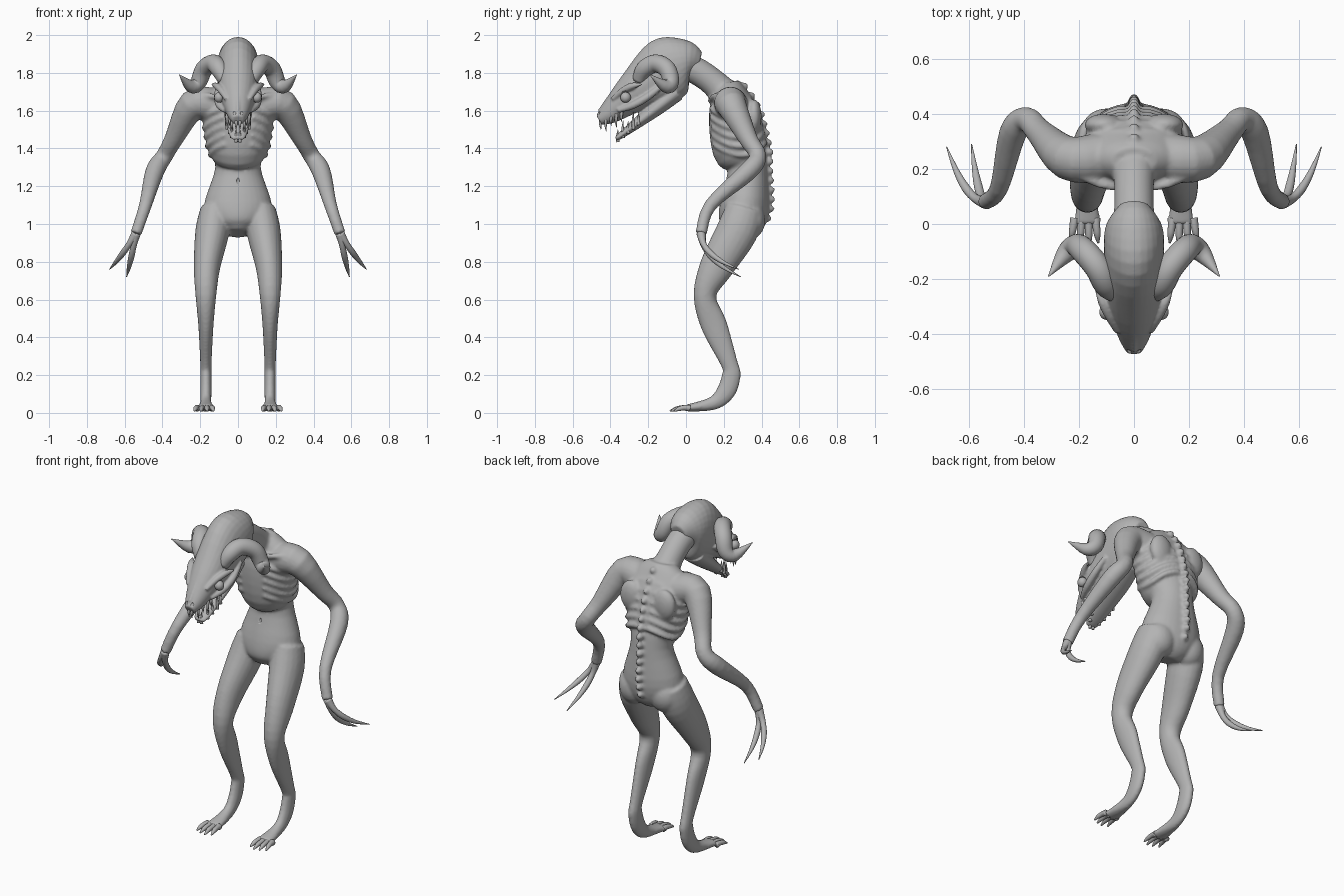
import bpy, bmesh, math
from mathutils import Vector, Matrix

default_cube = bpy.data.objects.get("Cube")
if default_cube:
    bpy.data.objects.remove(default_cube)

grey = bpy.data.materials.new("clay_grey")
grey.use_nodes = True
grey.diffuse_color = (.45, .45, .45, 1)
shader = next(node for node in grey.node_tree.nodes if node.type == 'BSDF_PRINCIPLED')
shader.inputs["Base Color"].default_value = grey.diffuse_color

SIDEWAYS, BACKWARD = Vector((1, 0, 0)), Vector((0, 1, 0))


def smooth_path(sections, steps=4):
    """Catmull-Rom spline through (x, y, z, width, depth) sections."""
    keys = [Vector(s if len(s) == 5 else (*s, s[3])) for s in sections]
    last = len(keys) - 1
    path = []
    for i in range(last):
        a, b, c, d = keys[max(i - 1, 0)], keys[i], keys[i + 1], keys[min(i + 2, last)]
        for step in range(steps):
            t = step / steps
            path.append(b + (c - a) * (t / 2) + (a * 2 - b * 5 + c * 4 - d) * (t * t / 2)
                        + (b * 3 - a - c * 3 + d) * (t ** 3 / 2))
    return path + [keys[last]]


def loft(bm, sections, side=SIDEWAYS, sides=20):
    """Tube of elliptical rings swept along the smoothed sections."""
    path = smooth_path(sections)
    centres = [Vector(p[:3]) for p in path]
    rings = []
    for i, (centre, section) in enumerate(zip(centres, path)):
        tangent = (centres[min(i + 1, len(path) - 1)] - centres[max(i - 1, 0)]).normalized()
        side = (side - tangent * side.dot(tangent)).normalized()
        across = side * max(section[3], .001)
        along = tangent.cross(side) * max(section[4], .001)
        angles = [math.tau * k / sides for k in range(sides)]
        rings.append([bm.verts.new(centre + across * math.cos(a) + along * math.sin(a))
                      for a in angles])
    for lower, upper in zip(rings, rings[1:]):
        for k in range(sides):
            bm.faces.new((lower[k - 1], lower[k], upper[k], upper[k - 1]))
    bm.faces.new(rings[0])
    bm.faces.new(rings[-1])


def loft_pair(bm, sections, side=SIDEWAYS, sides=12):
    loft(bm, sections, side, sides)
    loft(bm, [(-s[0], *s[1:]) for s in sections], side, sides)


def bow(start, end, bulge, radii):
    """Sections along an arc from start to end, pushed out by bulge in the middle."""
    start, end, bulge = Vector(start), Vector(end), Vector(bulge)
    sections = []
    for i, radius in enumerate(radii):
        t = i / (len(radii) - 1)
        sections.append((*(start.lerp(end, t) + bulge * (4 * t * (1 - t))), radius))
    return sections


def ball(bm, centre, size):
    matrix = Matrix.Translation(centre) @ Matrix.Diagonal((*size, 1))
    bmesh.ops.create_uvsphere(bm, u_segments=24, v_segments=14, radius=1, matrix=matrix)


def ball_pair(bm, centre, size):
    x, y, z = centre
    ball(bm, (x, y, z), size)
    ball(bm, (-x, y, z), size)


def finish(name, bm, voxel=None, cutter=None):
    """Make the object; fuse overlapping forms and carve hollows where asked."""
    bmesh.ops.recalc_face_normals(bm, faces=bm.faces)
    mesh = bpy.data.meshes.new(name)
    bm.to_mesh(mesh)
    bm.free()
    mesh.materials.append(grey)
    mesh.shade_smooth()
    obj = bpy.data.objects.new(name, mesh)
    bpy.context.scene.collection.objects.link(obj)
    if voxel:
        fuse = obj.modifiers.new("fuse", 'REMESH')
        fuse.mode, fuse.voxel_size, fuse.use_smooth_shade = 'VOXEL', voxel, True
        relax = obj.modifiers.new("relax", 'SMOOTH')
        relax.factor, relax.iterations = .5, 4
    if cutter:
        carve = obj.modifiers.new("carve", 'BOOLEAN')
        carve.operation, carve.solver, carve.object = 'DIFFERENCE', 'EXACT', cutter
        cutter.hide_render = True
        cutter.hide_viewport = True
    return obj


# Torso: height, front, back, half width
torso = [(.95, .2, .35, .06), (1, .17, .41, .14), (1.1, .18, .44, .18), (1.3, .22, .43, .12),
         (1.4, .14, .43, .16), (1.6, .12, .38, .19), (1.7, .15, .32, .15), (1.75, .17, .28, .08)]


def torso_at(height):
    for below, above in zip(torso, torso[1:]):
        if height <= above[0]:
            t = (height - below[0]) / (above[0] - below[0])
            return [p + (q - p) * t for p, q in zip(below[1:], above[1:])]


body = bmesh.new()
loft(body, [(0, (front + back) / 2, height, width, (back - front) / 2)
            for height, front, back, width in torso], sides=32)

# Neck
loft(body, bow((0, -.03, 1.85), (0, .24, 1.64), (0, .02, .02), (.075, .072, .075, .1)))

# Ribs wrap from spine to breastbone, sagging at the sides
for i in range(6):
    rib = []
    for k in range(9):
        angle = math.radians(12 + 18 * k)
        height = 1.4 + .048 * i + .035 * math.cos(angle * 2)
        front, back, width = torso_at(height)
        middle, depth = (front + back) / 2, (back - front) / 2
        rib.append((width * math.sin(angle), middle + depth * math.cos(angle), height, .015))
    loft_pair(body, rib)

# Spine knobs
for i in range(15):
    height = 1.03 + i / 20
    ball(body, (0, torso_at(height)[1] + .01, height), (.02, .025, .02))

# Shoulder blades, buttocks, collarbones
ball_pair(body, (.11, .36, 1.57), (.07, .04, .09))
ball_pair(body, (.1, .34, 1.02), (.09, .08, .1))
loft_pair(body, bow((.02, .13, 1.65), (.23, .2, 1.68), (0, -.02, .01), (.015, .015, .02)), BACKWARD)

# Arms and palms
palm = (.54, .08, .95)
loft_pair(body, [(.13, .24, 1.63, .09), (.24, .24, 1.63, .08), (.34, .33, 1.45, .05),
                 (.39, .38, 1.36, .045), (.44, .33, 1.28, .05), (.49, .13, 1.1, .034),
                 (*palm, .03)], BACKWARD, 20)

# Legs and feet: y, height, half width, half depth; hips lean inward with height
leg = [(.31, 1.08, .08, .1), (.27, .96, .09, .11), (.16, .77, .07, .09), (.1, .62, .055, .06),
       (.15, .46, .04, .07), (.23, .26, .03, .045), (.24, .2, .03, .05), (.21, .11, .03, .05),
       (.14, .05, .03, .036), (0, .025, .05, .018)]
loft_pair(body, [(min(.17, .28 - .15 * z), y, z, width, depth) for y, z, width, depth in leg],
          sides=20)

navel = bmesh.new()
ball(navel, (0, .2, 1.23), (.01, .02, .02))
finish("body", body, .009, finish("navel_cutter", navel))

# Long clawed fingers
fingers = bmesh.new()
for tip in ((.68, .28, .76), (.59, .29, .72)):
    loft_pair(fingers, bow(palm, tip, (0, -.05, -.01), (.025, .016, .016, .011, .002)), BACKWARD)
finish("fingers", fingers)

# Toes fan out from the foot
toes = bmesh.new()
for i in range(4):
    root = (.14 + i / 40, .02, .025)
    tip = (.13 + i / 30, -.09 + abs(i - 1.3) / 60, .01)
    loft_pair(toes, bow(root, tip, (0, 0, .008), (.018, .014, .012, .004)))
finish("toes", toes)

# Skull and lower jaw: y, height, half width, half depth
skull = [(.07, 1.85, .05, .06), (0, 1.86, .1, .12), (-.1, 1.82, .11, .17), (-.27, 1.7, .1, .11),
         (-.4, 1.59, .06, .06), (-.46, 1.55, .03, .03)]
jaw = [(-.05, 1.7, .08, .05), (-.16, 1.61, .08, .04), (-.33, 1.48, .05, .02), (-.37, 1.45, .03, .01)]
head = bmesh.new()
for bone in (skull, jaw):
    loft(head, [(0, *section) for section in bone], sides=28)

# Brows, cheekbones, nose ridge
loft_pair(head, bow((.06, -.39, 1.66), (.14, -.23, 1.74), (0, 0, .02), (.012, .018, .018, .004)))
loft_pair(head, bow((.07, -.36, 1.6), (.1, -.12, 1.74), (.02, 0, -.02), (.012, .02, .02, .015)))
loft(head, bow((0, -.46, 1.6), (0, -.1, 1.98), (0, -.01, .02), (.008, .012, .014, .01)))

# Eye sockets and nostrils
hollows = bmesh.new()
ball_pair(hollows, (.11, -.32, 1.67), (.03, .035, .035))
ball_pair(hollows, (.02, -.47, 1.59), (.01, .016, .012))
finish("head", head, .006, finish("hollow_cutter", hollows))

eyes = bmesh.new()
ball_pair(eyes, (.1, -.32, 1.67), (.026, .028, .028))
finish("eyes", eyes)

# Curled horns
horns = bmesh.new()
loft_pair(horns, [(.07, -.25, 1.76, .035), (.1, -.22, 1.82, .046), (.13, -.16, 1.85, .048),
                  (.18, -.1, 1.82, .047), (.21, -.08, 1.75, .043), (.25, -.11, 1.73, .034),
                  (.31, -.19, 1.79, .002)], BACKWARD, 20)
finish("horns", horns)

# Teeth follow the rim of each jaw, alternating long and short
teeth = bmesh.new()
rims = (((.01, -.45, 1.54), (.06, -.34, 1.58), -.04), ((.01, -.36, 1.45), (.06, -.25, 1.54), .05))
for front, back, length in rims:
    for i in range(5):
        root = Vector(front).lerp(Vector(back), i / 4) + Vector((.01 * (i % 4 > 0), 0, 0))
        tip = root + Vector((0, 0, length * (1 + i % 2 / 2)))
        root.z -= length / 3
        loft_pair(teeth, bow(root, tip, (0, -.003, 0), (.009, .007, .001)))
finish("teeth", teeth)
